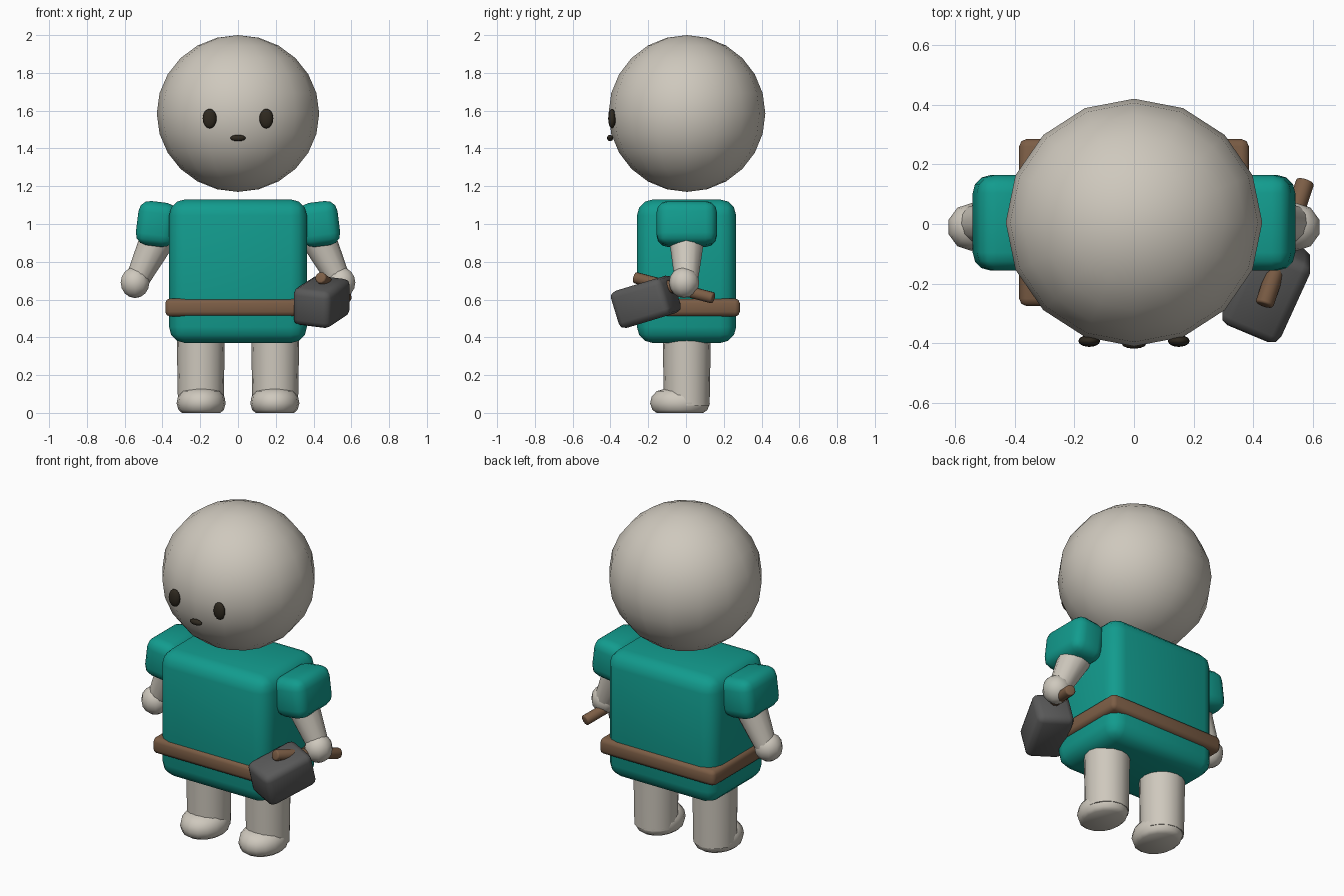
import bpy, bmesh, math
from mathutils import Matrix, Vector

if "Cube" in bpy.data.objects:
    bpy.data.objects.remove(bpy.data.objects["Cube"])


def material(name, rgb):
    m = bpy.data.materials.new(name)
    m.diffuse_color = (*rgb, 1)
    m.use_nodes = True
    m.node_tree.nodes["Principled BSDF"].inputs["Base Color"].default_value = m.diffuse_color
    return m


CREAM = material("cream", (0.62, 0.58, 0.51))
TEAL = material("teal", (0.006, 0.33, 0.27))
BROWN = material("brown", (0.20, 0.11, 0.06))
GREY = material("grey", (0.10, 0.10, 0.10))
DARK = material("dark", (0.028, 0.022, 0.014))


def finish(bm, name, mat, angle=60):
    bmesh.ops.recalc_face_normals(bm, faces=bm.faces)
    me = bpy.data.meshes.new(name)
    bm.to_mesh(me)
    bm.free()
    ob = bpy.data.objects.new(name, me)
    bpy.context.collection.objects.link(ob)
    me.materials.append(mat)
    bpy.ops.object.select_all(action='DESELECT')
    ob.select_set(True)
    bpy.context.view_layer.objects.active = ob
    bpy.ops.object.shade_smooth_by_angle(angle=math.radians(angle))
    return ob


def ball(name, mat, centre, radii, seg=16, rings=12):
    bm = bmesh.new()
    bmesh.ops.create_uvsphere(bm, u_segments=seg, v_segments=rings, radius=1)
    bmesh.ops.transform(bm, verts=bm.verts,
                        matrix=Matrix.Translation(centre) @ Matrix.Diagonal((*radii, 1)))
    return finish(bm, name, mat)


def rounded_box(name, mat, centre, size, bevel, segments=3, rot=None):
    bm = bmesh.new()
    bmesh.ops.create_cube(bm, size=1)
    bmesh.ops.scale(bm, verts=bm.verts, vec=size)
    bmesh.ops.bevel(bm, geom=bm.edges[:], offset=bevel, segments=segments,
                    profile=0.5, affect='EDGES')
    m = Matrix.Translation(centre)
    if rot is not None:
        m = m @ rot.to_4x4()
    bmesh.ops.transform(bm, verts=bm.verts, matrix=m)
    return finish(bm, name, mat)


def rod(name, mat, a, b, ra, rb, seg=12, bevel=0.0):
    a, b = Vector(a), Vector(b)
    bm = bmesh.new()
    bmesh.ops.create_cone(bm, cap_ends=True, segments=seg, radius1=ra, radius2=rb,
                          depth=(b - a).length)
    if bevel:
        rims = [e for e in bm.edges if abs(e.verts[0].co.z - e.verts[1].co.z) < 1e-5]
        bmesh.ops.bevel(bm, geom=rims, offset=bevel, segments=2, profile=0.5, affect='EDGES')
    rot = Vector((0, 0, 1)).rotation_difference(b - a).to_matrix().to_4x4()
    bmesh.ops.transform(bm, verts=bm.verts, matrix=Matrix.Translation((a + b) / 2) @ rot)
    return finish(bm, name, mat)


def foot(name, mat, x):
    # rounded, flat-soled foot from stacked oval rings (height, scale)
    profile = [(0.0, 0.78), (0.015, 0.92), (0.05, 1.0), (0.085, 0.95), (0.115, 0.78), (0.13, 0.45)]
    bm = bmesh.new()
    loops = []
    n = 16
    for z, s in profile:
        loops.append([bm.verts.new((x + 0.13 * s * math.cos(2 * math.pi * i / n),
                                    -0.032 + 0.158 * s * math.sin(2 * math.pi * i / n), z))
                      for i in range(n)])
    for lo, hi in zip(loops, loops[1:]):
        for i in range(n):
            j = (i + 1) % n
            bm.faces.new((lo[i], lo[j], hi[j], hi[i]))
    bm.faces.new(loops[0][::-1])
    bm.faces.new(loops[-1])
    return finish(bm, name, mat)


# Head and face
ball("head", CREAM, (0, 0.005, 1.585), (0.43, 0.415, 0.415))
ball("mouth", DARK, (0, -0.402, 1.455), (0.041, 0.016, 0.017), 12, 8)

# Tunic and belt
rounded_box("tunic", TEAL, (0, 0.003, 0.75), (0.73, 0.525, 0.76), 0.085)
rounded_box("belt", BROWN, (0, 0.005, 0.558), (0.77, 0.56, 0.095), 0.025, 2)

# Paired parts
for s, side in ((-1, "left"), (1, "right")):
    ball("eye_" + side, DARK, (s * 0.15, -0.392, 1.558), (0.037, 0.02, 0.052), 12, 8)
    rounded_box("sleeve_" + side, TEAL, (s * 0.432, 0.004, 1.0), (0.205, 0.32, 0.235), 0.06, 3,
                Matrix.Rotation(math.radians(-7 * s), 3, 'Y'))
    rod("arm_" + side, CREAM, (s * 0.41, 0.004, 0.955), (s * 0.535, 0.002, 0.70), 0.098, 0.062)
    ball("hand_" + side, CREAM, (s * 0.545, -0.01, 0.69), (0.08, 0.08, 0.082), 10, 8)
    rod("leg_" + side, CREAM, (s * 0.197, 0.004, 0.04), (s * 0.197, 0.004, 0.45), 0.121, 0.128, 16)
    foot("foot_" + side, CREAM, s * 0.195)

# Hammer: handle through the right hand, tilted block at its front end
rod("hammer_handle", BROWN, (0.575, 0.145, 0.608), (0.436, -0.272, 0.717), 0.031, 0.031, 10, 0.008)
u = Vector((0.40, 0.877, 0.266)).normalized()
w = Vector((0, -0.29, 0.957)).normalized()
v = u.cross(w)
axes = Matrix((v, u, w)).transposed()
rounded_box("hammer_block", GREY, (0.443, -0.212, 0.588), (0.215, 0.31, 0.205), 0.035, 2, axes)
